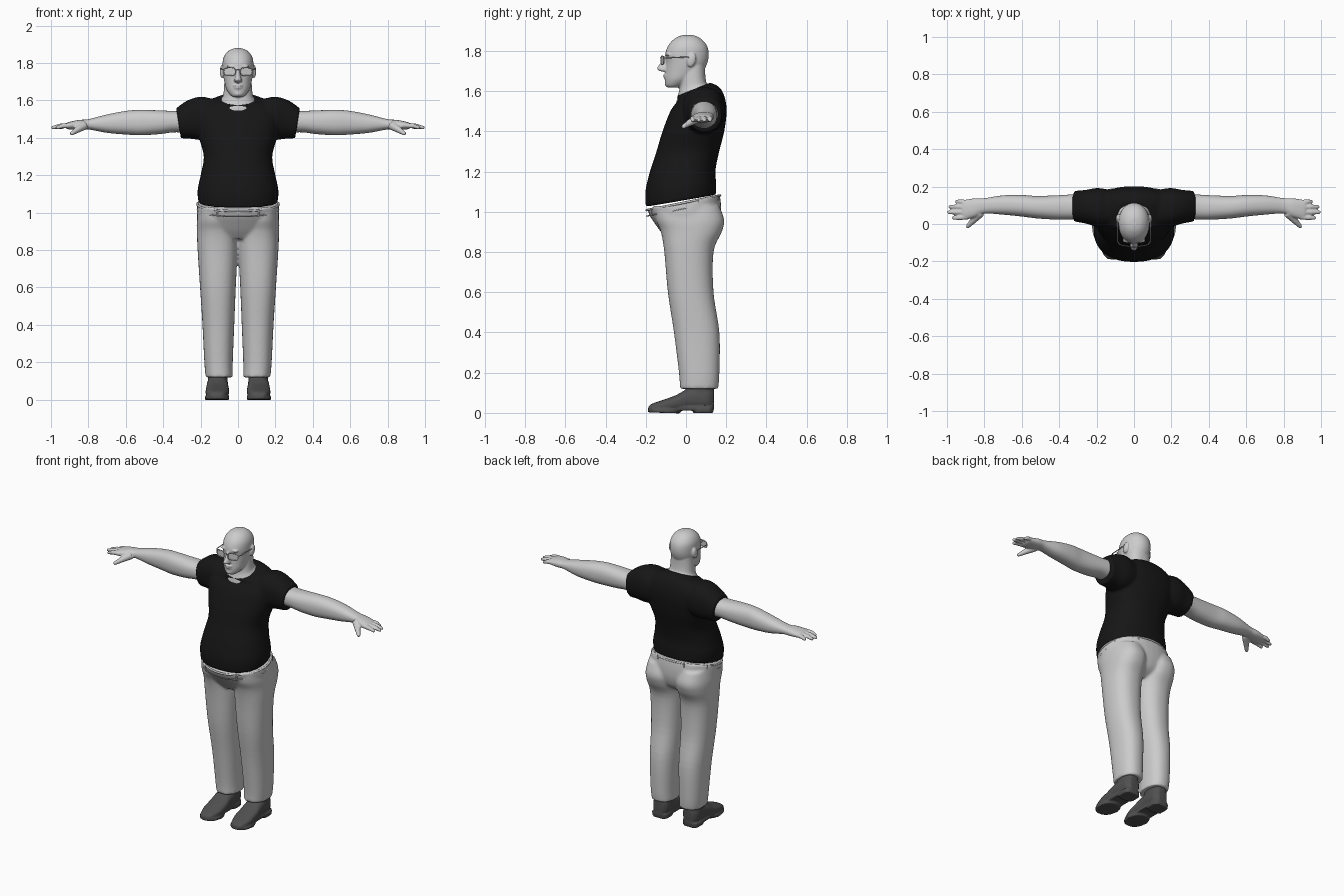
import bpy, bmesh, math
from mathutils import Vector, Matrix


def material(name, v):
    m = bpy.data.materials.new(name)
    m.diffuse_color = (v, v, v, 1)
    return m


BLACK, DARK = material("black cloth", 0.008), material("dark leather", 0.08)


def dense(secs, n=5):
    # Catmull-Rom interpolation between cross-sections
    out = []
    for i in range(len(secs) - 1):
        p0, p1, p2, p3 = (secs[max(0, min(len(secs) - 1, i + k))] for k in (-1, 0, 1, 2))
        for j in range(n):
            t = j / n
            out.append([0.5 * (2 * b + (c - a) * t + (2 * a - 5 * b + 4 * c - d) * t * t
                               + (3 * b - a - 3 * c + d) * t ** 3)
                        for a, b, c, d in zip(p0, p1, p2, p3)])
    return out + [list(secs[-1])]


def loft(bm, axis, secs, e=2.3, both=False, seg=40):
    # sections are (t, a0, a1, b0, b1, tilt): t runs along the axis, a and b across it
    for s in ((1, -1) if both else (1,)):
        rings = []
        for t, a0, a1, b0, b1, tilt in dense(secs):
            ring = []
            for k in range(seg):
                w = 2 * math.pi * k / seg
                c, d = math.cos(w), math.sin(w)
                a = (a0 + a1) / 2 + (a1 - a0) / 2 * math.copysign(abs(c) ** (2 / e), c)
                db = (b1 - b0) / 2 * math.copysign(abs(d) ** (2 / e), d)
                b, u = (b0 + b1) / 2 + db, t + tilt * db
                x, y, z = {'x': (u, a, b), 'y': (a, u, b), 'z': (a, b, u)}[axis]
                ring.append(bm.verts.new((s * x, y, z)))
            rings.append(ring)
        for r, q in zip(rings, rings[1:]):
            for k in range(seg):
                m = (k + 1) % seg
                bm.faces.new((r[k], r[m], q[m], q[k]))
        bm.faces.new(rings[0])
        bm.faces.new(rings[-1])


def sym(secs):
    # sections given as (z, half width, front, back, tilt)
    return [(z, -h, h, f, b, t) for z, h, f, b, t in secs]


def blob(bm, pos, size, rot=0):
    m = Matrix.Translation(pos) @ Matrix.Rotation(rot, 4, 'X') @ Matrix.Diagonal((*size, 1))
    bmesh.ops.create_uvsphere(bm, u_segments=20, v_segments=14, radius=1, matrix=m)


def limb(bm, p, q, r0, r1):
    p, q = Vector(p), Vector(q)
    m = Matrix.Translation((p + q) / 2) @ (q - p).to_track_quat('Z', 'Y').to_matrix().to_4x4()
    bmesh.ops.create_cone(bm, cap_ends=True, segments=16, radius1=r0, radius2=r1,
                          depth=(q - p).length, matrix=m)
    blob(bm, q, (r1, r1, r1))


def finish(name, bm, voxel=0, smooth=3, mirror=False, mat=None):
    bmesh.ops.recalc_face_normals(bm, faces=bm.faces)
    me = bpy.data.meshes.new(name)
    bm.to_mesh(me)
    bm.free()
    ob = bpy.data.objects.new(name, me)
    bpy.context.collection.objects.link(ob)
    if mat:
        me.materials.append(mat)
    if voxel:
        r = ob.modifiers.new("blend", 'REMESH')
        r.mode, r.voxel_size, r.use_smooth_shade = 'VOXEL', voxel, True
        s = ob.modifiers.new("soften", 'SMOOTH')
        s.factor, s.iterations = 0.5, smooth
    if mirror:
        ob.modifiers.new("mirror", 'MIRROR')
    return ob


def tube(name, pts, r, cyclic=False):
    cu = bpy.data.curves.new(name, 'CURVE')
    cu.dimensions, cu.bevel_depth, cu.bevel_resolution = '3D', r, 2
    sp = cu.splines.new('POLY')
    sp.points.add(len(pts) - 1)
    for p, c in zip(sp.points, pts):
        p.co = (*c, 1)
    sp.use_cyclic_u = cyclic
    bpy.context.collection.objects.link(bpy.data.objects.new(name, cu))


# T-shirt: torso and sleeves blended together
bm = bmesh.new()
loft(bm, 'z', sym([(1.055, .212, -.2, .15, .17), (1.12, .216, -.202, .15, .12),
                   (1.2, .2, -.182, .147, .05), (1.3, .183, -.147, .165, 0),
                   (1.4, .208, -.117, .19, 0), (1.5, .225, -.078, .202, 0),
                   (1.56, .205, -.045, .192, .1), (1.595, .155, -.04, .165, .25),
                   (1.608, .1, -.05, .12, .4)]))
loft(bm, 'x', [(.08, 0, .17, 1.44, 1.605, 0), (.14, -.02, .185, 1.4, 1.61, 0),
               (.2, -.015, .192, 1.39, 1.62, 0), (.26, .003, .182, 1.395, 1.6, .1),
               (.318, .013, .177, 1.398, 1.558, .16)], both=True)
finish("shirt", bm, .008, 4, mat=BLACK)

# Trousers: legs and hips blended together
bm = bmesh.new()
loft(bm, 'z', [(.12, .028, .173, -.03, .16, 0), (.2, .028, .18, -.035, .166, 0),
               (.4, .02, .19, -.06, .166, 0), (.6, .012, .203, -.09, .137, 0),
               (.8, .002, .216, -.108, .137, 0), (.9, .0, .22, -.125, .178, 0),
               (.96, .0, .22, -.15, .19, 0), (1.03, .01, .21, -.16, .165, 0)], both=True)
loft(bm, 'z', sym([(.86, .17, -.09, .1, 0), (.9, .2, -.125, .15, 0), (.95, .215, -.155, .172, .05),
                   (1.0, .22, -.178, .175, .13), (1.05, .218, -.194, .168, .2)]))
finish("trousers", bm, .008, 4)

# Waistband, belt loops and fastening
def waist(w, z, grow):
    y = .182 * math.sin(w)
    return (.217 + grow) * math.cos(w), -.013 + y * (1 + grow * 5), z + .2 * y

tube("waistband", [waist(k * math.pi / 24, 1.045, .001) for k in range(48)], .006, True)
tube("waist_seam", [waist(k * math.pi / 24, 1.015, .001) for k in range(48)], .003, True)
for deg in (25, 65, 115, 155, 240, 300):
    w = math.radians(deg)
    tube("belt_loop", [waist(w, 1.012, .003), waist(w, 1.03, .006), waist(w, 1.05, .003)], .005)

# Head, neck and face blended together
bm = bmesh.new()
loft(bm, 'z', sym([(1.53, .105, -.05, .125, .3), (1.595, .096, -.045, .118, .4),
                   (1.625, .08, -.032, .103, .2), (1.68, .074, -.03, .096, 0),
                   (1.75, .07, -.03, .095, 0)]))
loft(bm, 'z', sym([(1.618, .025, -.09, -.04, 0), (1.63, .042, -.101, -.01, 0),
                   (1.66, .062, -.104, .04, 0), (1.7, .073, -.102, .085, 0),
                   (1.74, .08, -.1, .106, 0), (1.78, .083, -.104, .113, 0),
                   (1.82, .08, -.092, .107, 0), (1.85, .066, -.07, .087, 0),
                   (1.871, .042, -.04, .058, 0), (1.88, .014, -.01, .03, 0)]), 2.1)
loft(bm, 'z', sym([(1.697, .016, -.12, -.07, 0), (1.71, .02, -.144, -.07, 0),
                   (1.74, .012, -.128, -.07, 0), (1.772, .01, -.108, -.07, 0)]))
blob(bm, (0, -.1, 1.68), (.026, .014, .006))
blob(bm, (0, -.098, 1.667), (.023, .014, .006))
blob(bm, (0, -.09, 1.635), (.022, .016, .014))
for s in (1, -1):
    blob(bm, (s * .036, -.088, 1.782), (.026, .014, .007))
    blob(bm, (s * .012, -.115, 1.707), (.009, .014, .009))
    blob(bm, (s * .085, .028, 1.755), (.012, .022, .036), -.25)
finish("head", bm, .005, 2)

# Glasses
for s in (1, -1):
    rim = []
    for k in range(28):
        c, d = math.cos(k * math.pi / 14), math.sin(k * math.pi / 14)
        rim.append((s * (.045 + .031 * math.copysign(abs(c) ** .6, c)),
                    -.117 + .008 * c, 1.754 + .021 * math.copysign(abs(d) ** .6, d)))
    tube("glasses_rim", rim, .0025, True)
    bm = bmesh.new()
    bm.faces.new([bm.verts.new(p) for p in rim])
    finish("lens", bm)
    tube("glasses_temple", [(s * .075, -.11, 1.764), (s * .087, -.095, 1.766),
                            (s * .09, .01, 1.77), (s * .088, .04, 1.75)], .003)
tube("glasses_bridge", [(-.015, -.122, 1.762), (0, -.126, 1.766), (.015, -.122, 1.762)], .0025)

# Arms with hands
bm = bmesh.new()
loft(bm, 'x', [(.2, .03, .165, 1.42, 1.56, 0), (.33, .025, .158, 1.43, 1.545, 0),
               (.42, .024, .153, 1.42, 1.547, 0), (.52, .03, .15, 1.414, 1.55, 0),
               (.6, .04, .155, 1.418, 1.544, 0), (.7, .05, .153, 1.427, 1.525, 0),
               (.8, .056, .138, 1.445, 1.5, 0), (.85, .036, .137, 1.444, 1.496, 0),
               (.9, .025, .13, 1.445, 1.486, 0), (.918, .03, .125, 1.45, 1.48, 0)])
for y0, y1, tip in ((.038, .033, .965), (.065, .063, .99), (.09, .092, .983), (.114, .12, .948)):
    limb(bm, (.89, y0, 1.467), (.94 + (tip - .97) / 2, y1, 1.464), .014, .0125)
    limb(bm, (.94 + (tip - .97) / 2, y1, 1.464), (tip, y1, 1.455), .0125, .0095)
limb(bm, (.82, .06, 1.467), (.86, .018, 1.443), .024, .017)
limb(bm, (.86, .018, 1.443), (.888, -.012, 1.424), .017, .011)
finish("arms", bm, .005, 2, mirror=True)

# Shoes: upper, ankle, sole and heel
bm = bmesh.new()
loft(bm, 'y', [(-.188, .09, .14, .012, .028, 0), (-.17, .07, .155, .008, .045, 0),
               (-.11, .05, .172, .006, .066, 0), (-.05, .048, .172, .012, .088, 0),
               (0, .052, .168, .018, .115, 0), (.06, .053, .165, .018, .13, 0),
               (.11, .057, .16, .015, .13, 0), (.138, .08, .138, .015, .12, 0)], 2.6)
loft(bm, 'z', [(.06, .055, .163, -.005, .14, 0), (.15, .055, .16, .0, .14, 0)])
loft(bm, 'z', [(0, .047, .177, -.19, -.03, -.03), (.018, .047, .177, -.19, -.02, -.03)])
loft(bm, 'z', [(.012, .058, .166, -.12, .135, 0), (.03, .058, .166, -.12, .135, 0)], 3)
loft(bm, 'z', [(0, .055, .168, .035, .136, 0), (.03, .055, .168, .035, .14, 0)], 3)
finish("shoes", bm, .006, 2, mirror=True, mat=DARK)
